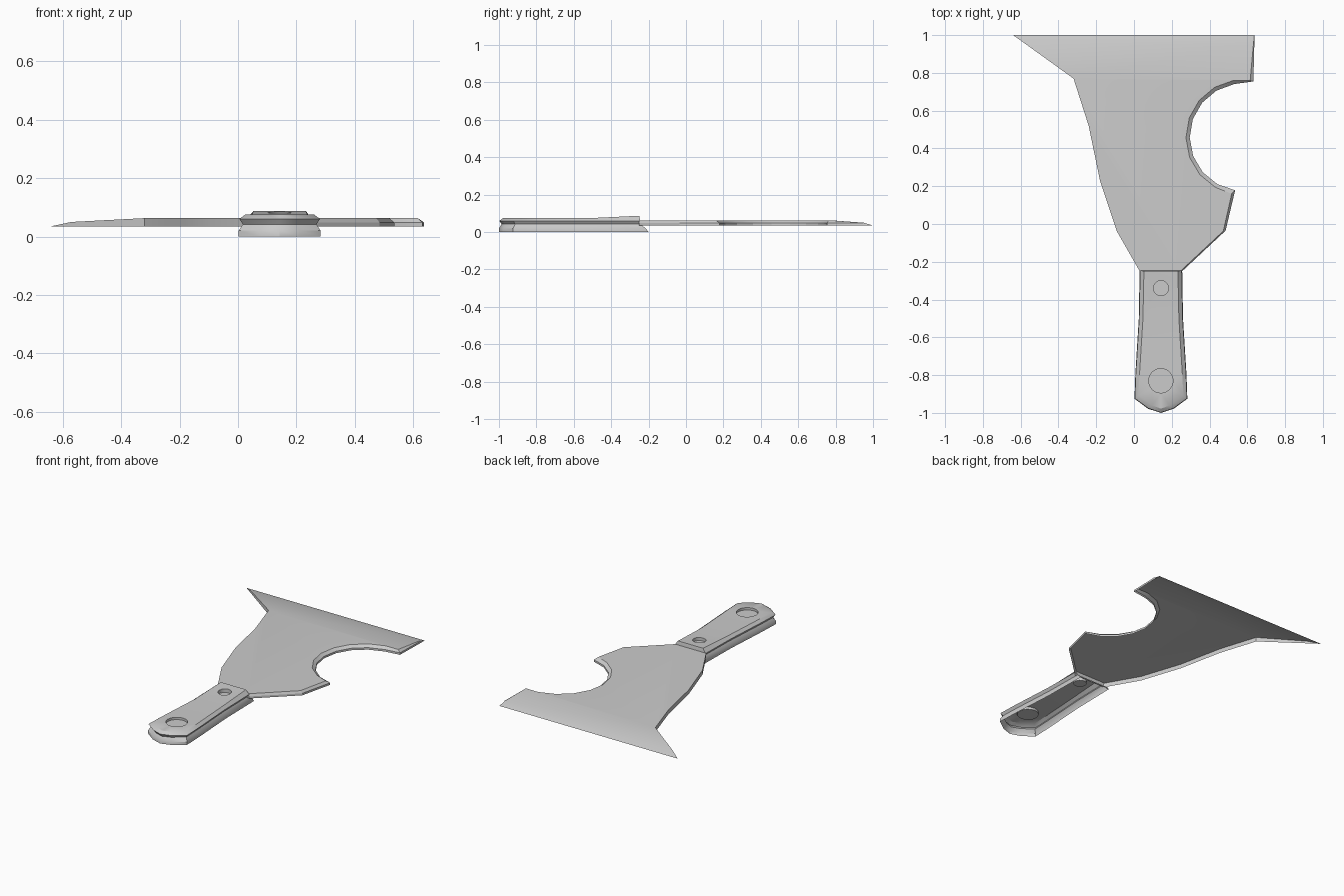
import bpy, bmesh, math

if "Cube" in bpy.data.objects:
    bpy.data.objects.remove(bpy.data.objects["Cube"])

CX = 0.1425  # centre line of the handle


def finish(bm, name, angle):
    bmesh.ops.recalc_face_normals(bm, faces=bm.faces)
    # open shells: make sure the upper faces point up
    if max(bm.faces, key=lambda f: f.calc_area()).normal.z < 0:
        bmesh.ops.reverse_faces(bm, faces=bm.faces)
    me = bpy.data.meshes.new(name)
    bm.to_mesh(me)
    bm.free()
    ob = bpy.data.objects.new(name, me)
    bpy.context.collection.objects.link(ob)
    bpy.ops.object.select_all(action='DESELECT')
    ob.select_set(True)
    bpy.context.view_layer.objects.active = ob
    bpy.ops.object.shade_smooth_by_angle(angle=math.radians(angle))


def bridge(bm, a, b):
    n = len(a)
    for i in range(n):
        j = (i + 1) % n
        bm.faces.new((a[i], a[j], b[j], b[i]))


# Blade: thin shell, open underneath, with ground right side and front edge
def notch(r):
    return [(0.58 + r * math.cos(math.radians(a)), 0.46 + r * math.sin(math.radians(a)))
            for a in [80 + 181 * i / 9 for i in range(10)]]


def blade_z(y):
    return 0.063 if y < 0.8 else 0.05


left = [(0.03, -0.25), (-0.09, -0.04), (-0.18, 0.23), (-0.24, 0.52), (-0.32, 0.77), (-0.57, 0.95)]
low = left + [(0.637, 0.95)] + notch(0.285) + [(0.485, -0.035), (0.255, -0.25)]
arc = notch(0.305)
arc[0], arc[-1] = (0.615, 0.76), (0.517, 0.16)
high = left + [(0.632, 0.95)] + arc + [(0.473, -0.037), (0.245, -0.25)]
low[7] = (0.632, 0.755)

bm = bmesh.new()
base = [bm.verts.new((x, y, 0.035)) for x, y in low]
mid = [bm.verts.new((x, y, 0.048)) for x, y in low]
top = [bm.verts.new((x, y, blade_z(y))) for x, y in high]
for lo, hi in ((base, mid), (mid, top)):
    for i in range(len(lo)):
        if i != 5:  # front side is the ground edge
            j = (i + 1) % len(lo)
            bm.faces.new((lo[i], lo[j], hi[j], hi[i]))
tip_l = bm.verts.new((-0.64, 1.0, 0.035))
tip_r = bm.verts.new((0.637, 1.0, 0.035))
bm.faces.new((top[4], top[5], top[6], top[7]))
bm.faces.new((top[5], tip_l, tip_r, top[6]))
bm.faces.new((base[5], mid[5], top[5], tip_l))
bm.faces.new((base[6], tip_r, top[6], mid[6]))
bm.faces.new(top[:5] + top[7:])
finish(bm, "blade", 20)

# Handle: waisted shell, open underneath, with two round recesses
half = [(0.112, -0.24), (0.117, -0.5), (0.135, -0.79), (0.14, -0.925), (0.068, -0.978)]
# height, side inset, y of the blade end
levels = [(0.0, 0.0, -0.20), (0.02, 0.0, -0.215), (0.042, 0.014, -0.245),
          (0.06, 0.002, -0.245), (0.075, 0.022, -0.25)]


def handle_ring(inset, end_y):
    pts = []
    for w, y in half:
        pts.append((w - inset, end_y if y == -0.24 else y + inset * 0.8 * (y < -0.9)))
    tip = (0.0, -1.0 + inset)
    return ([(CX + w, y) for w, y in pts] + [(CX, tip[1])] +
            [(CX - w, y) for w, y in reversed(pts)])


def crest(y):
    return 0.012 * min(1, max(0, (y + 0.45) / 0.2))


bm = bmesh.new()
rings = []
for z, inset, end_y in levels:
    rings.append([bm.verts.new((x, y, z)) for x, y in handle_ring(inset, end_y)])
for a, b in zip(rings, rings[1:]):
    bridge(bm, a, b)
rim = rings[-1]
edges = [bm.edges.get((rim[i], rim[(i + 1) % len(rim)])) for i in range(len(rim))]
circles = []
for y, r in ((-0.34, 0.04), (-0.83, 0.065)):
    c = [bm.verts.new((CX + r * math.cos(k * math.tau / 16), y + r * math.sin(k * math.tau / 16), 0.075))
         for k in range(16)]
    edges += [bm.edges.new((c[k], c[(k + 1) % 16])) for k in range(16)]
    circles.append(c)
bmesh.ops.triangle_fill(bm, edges=edges, use_beauty=True, normal=(0, 0, 1))
for c in circles:
    floor = [bm.verts.new((v.co.x, v.co.y, 0.06)) for v in c]
    bridge(bm, c, floor)
    bm.faces.new(floor)
for v in rim + [v for c in circles for v in c]:
    v.co.z += crest(v.co.y)
finish(bm, "handle", 35)
